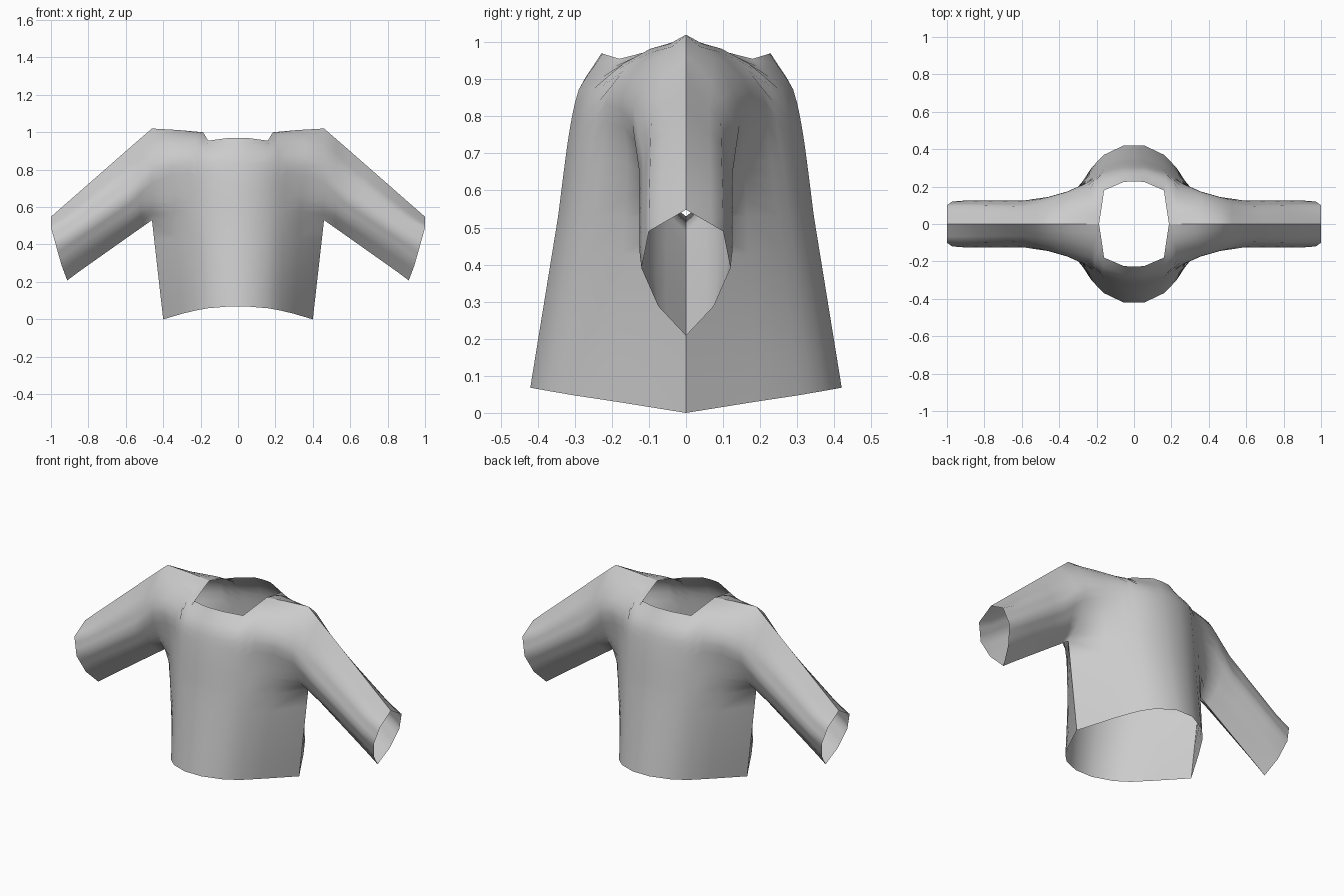
import bpy, bmesh
from mathutils import Vector

cube = bpy.data.objects.get("Cube")
if cube:
    bpy.data.objects.remove(cube)

cloth = bpy.data.materials.new("grey cloth")
cloth.use_nodes = True
GREY = (0.6, 0.6, 0.6, 1)
cloth.diffuse_color = GREY
cloth.node_tree.nodes["Principled BSDF"].inputs["Base Color"].default_value = GREY

LOW, HIGH = 5, 12


def resample(points, count):
    """Smooth curve through the points, evenly stepped by length."""
    p = [Vector(q) for q in points]
    p = [2 * p[0] - p[1]] + p + [2 * p[-1] - p[-2]]
    dense = []
    for a, b, c, d in zip(p, p[1:], p[2:], p[3:]):
        for i in range(20):
            t = i / 20
            dense.append(b + 0.5 * t * (c - a + t * (2*a - 5*b + 4*c - d + t * (3*b - a - 3*c + d))))
    dense.append(p[-2])
    lengths = [0]
    for a, b in zip(dense, dense[1:]):
        lengths.append(lengths[-1] + (b - a).length)
    out, k = [], 0
    for i in range(count + 1):
        want = lengths[-1] * i / count
        while k < len(dense) - 2 and lengths[k + 1] < want:
            k += 1
        t = (want - lengths[k]) / (lengths[k + 1] - lengths[k])
        out.append(dense[k].lerp(dense[k + 1], t))
    return out


def straight(points):
    """Straight segments between the points, cut evenly into HIGH steps."""
    p = [Vector(q) for q in points]
    cuts = HIGH // (len(p) - 1)
    return [a.lerp(b, i / cuts) for a, b in zip(p, p[1:]) for i in range(cuts)] + [p[-1]]


# Torso columns: hem and armpit level, then armpit level up to neck or shoulder
columns = [
    ((0, -.42, .068),
     [(0, -.345, .53), (0, -.316, .75), (0, -.29, .87), (0, -.26, .92), (0, -.228, .97)]),
    ((.055, -.42, .068),
     [(.055, -.345, .53), (.055, -.316, .75), (.055, -.29, .87), (.055, -.258, .92), (.055, -.225, .969)]),
    ((.16, -.37, .059),
     [(.162, -.31, .53), (.165, -.284, .75), (.17, -.255, .87), (.16, -.18, .955)]),
    ((.195, -.335, .053),
     [(.205, -.28, .53), (.213, -.25, .75), (.215, -.225, .88), (.2, -.165, .945), (.173, -.09, .978)]),
    ((.228, -.3, .047),
     [(.243, -.25, .53), (.255, -.222, .74), (.252, -.205, .875), (.215, -.1, .98), (.187, 0, 1)]),
    ((.297, -.187, .03),
     [(.333, -.165, .53), (.34, -.158, .7), (.36, -.172, .86), (.34, -.095, .968), (.32, 0, 1.012)]),
    ((.4, 0, 0),
     [(.46, 0, .53), (.46, -.078, .6), (.46, -.125, .7), (.46, -.144, .82), (.46, -.085, .94), (.46, 0, 1.02)]),
]

# Sleeve rings: upper arm, forearm and cuff, underside to ridge
rings = [
    [(.574, 0, .45), (.58, -.08, .535), (.585, -.126, .65), (.592, -.094, .785), (.595, 0, .903)],
    [(.847, 0, .257), (.875, -.082, .345), (.895, -.126, .44), (.912, -.1, .54), (.919, 0, .619)],
    [(.913, 0, .208), (.943, -.075, .288), (.972, -.12, .39), (1, -.1, .49), (1, 0, .548)],
]

bm = bmesh.new()


def add_strip(left, path):
    """Add a line of vertices and join it to the line before."""
    right = [bm.verts.new(p) for p in path]
    if left:
        for i in range(len(left) - 1):
            bm.faces.new((left[i], right[i], right[i + 1], left[i + 1]))
    return right


# Front left quarter of the torso
line = None
for hem, upper in columns:
    line = add_strip(line, resample([hem, upper[0]], LOW) + resample(upper, HIGH)[1:])

# Sleeve, carried on from the armhole to the cuff
line = line[LOW:]
path = [v.co.copy() for v in line]
for ring, steps in zip(rings, (2, 4, 1)):
    target = straight(ring)
    for step in range(1, steps + 1):
        line = add_strip(line, [a.lerp(b, step / steps) for a, b in zip(path, target)])
    path = target

# Side, shoulder and sleeve seams stay crisp
for face in bm.faces:
    face.smooth = True
for edge in bm.edges:
    if all(abs(v.co.y) < 1e-5 for v in edge.verts):
        edge.smooth = False

mesh = bpy.data.meshes.new("shirt")
bm.to_mesh(mesh)
bm.free()
mesh.materials.append(cloth)
shirt = bpy.data.objects.new("shirt", mesh)
bpy.context.collection.objects.link(shirt)

# Mirror to the right side and to the back
mirror = shirt.modifiers.new("both_sides", "MIRROR")
mirror.use_axis = (True, True, False)
mirror.use_clip = True
mirror.merge_threshold = 0.0005
